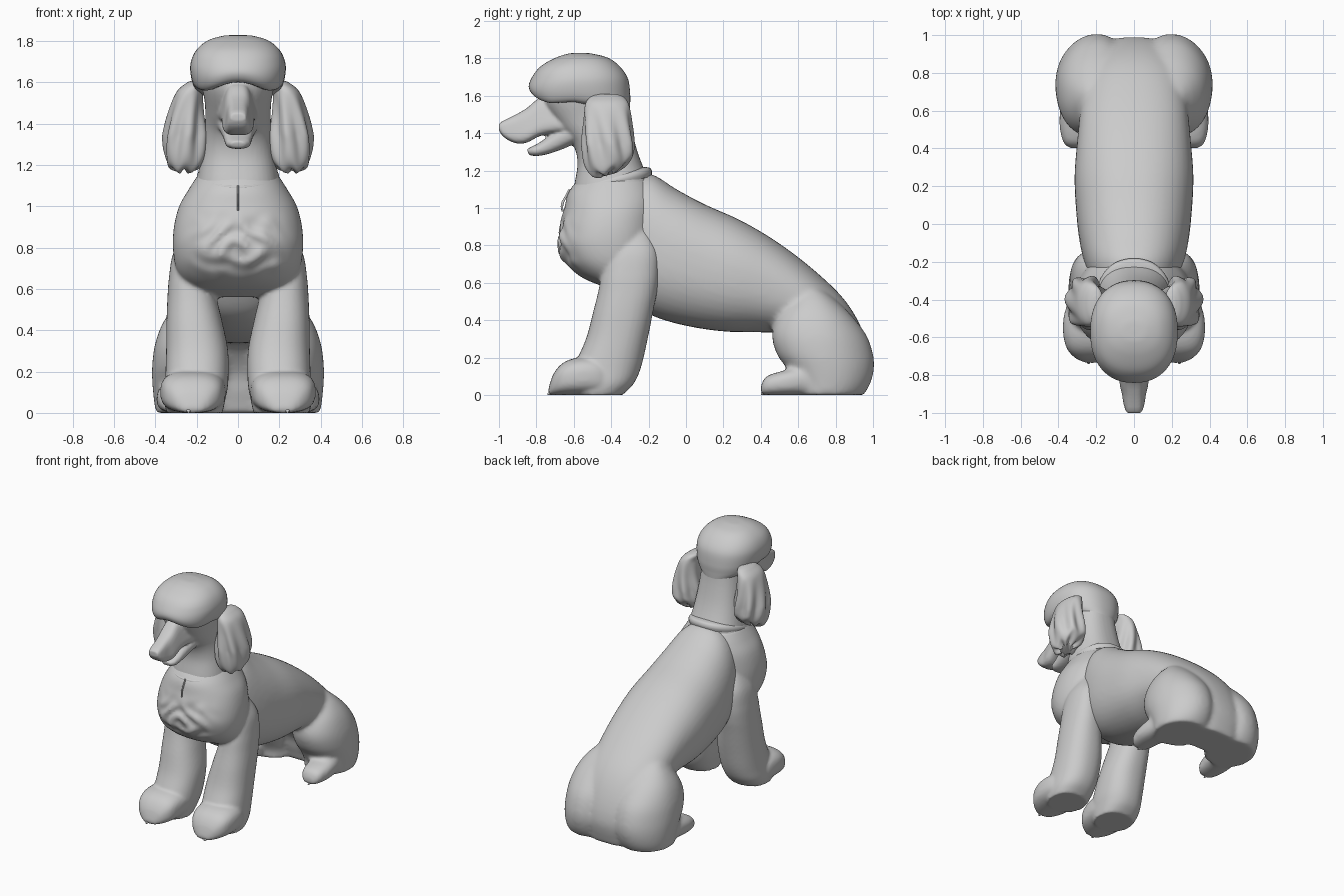
import bpy, bmesh
from math import sin, cos, pi, exp
from mathutils import Vector

default = bpy.data.objects.get("Cube")
if default:
    bpy.data.objects.remove(default)

grey = bpy.data.materials.new("plain grey")
grey.use_nodes = True
grey.diffuse_color = (0.6, 0.6, 0.6, 1)
grey.node_tree.nodes["Principled BSDF"].inputs["Base Color"].default_value = grey.diffuse_color


# Cross-sections: each gives (upper/back y, z, lower/front y, z, centre x, half width)
def level(z, front, back, cx, w):
    return (back, z, front, z, cx, w)


def slab(y, low, high, cx, w):
    return (y, high, y, low, cx, w)


def spline(a, b, c, d, t):
    return b + (c - a) * t / 2 + (a - 2.5 * b + 2 * c - d / 2) * t**2 + (1.5 * (b - c) + (d - a) / 2) * t**3


def smooth_stations(stations, steps):
    ends = [stations[0]] + stations + [stations[-1]]
    for four in zip(ends, ends[1:], ends[2:], ends[3:]):
        for s in range(steps):
            yield [spline(*vals, s / steps) for vals in zip(*four)]
    yield stations[-1]


def loft(bm, stations, side=1, power=2.0, tweak=None, steps=6, segs=40):
    """Skin a smooth tube through the sections; side=-1 mirrors it."""
    rings = []
    for ty, tz, by, bz, cx, w in smooth_stations(stations, steps):
        ring = []
        for k in range(segs):
            c, s = cos(2 * pi * k / segs), sin(2 * pi * k / segs)
            u = abs(c) ** (2 / power) * (1 if c > 0 else -1)
            v = abs(s) ** (2 / power) * (1 if s > 0 else -1)
            p = Vector((cx + w * u, (ty + by + v * (ty - by)) / 2, (tz + bz + v * (tz - bz)) / 2))
            if tweak:
                p = tweak(p, 2 * pi * k / segs)
            ring.append(bm.verts.new((p.x * side, p.y, max(p.z, 0))))
        rings.append(ring)
    faces = [bm.faces.new(rings[0]), bm.faces.new(rings[-1])]
    for a, b in zip(rings, rings[1:]):
        for k in range(segs):
            n = (k + 1) % segs
            faces.append(bm.faces.new((a[k], a[n], b[n], b[k])))
    bmesh.ops.recalc_face_normals(bm, faces=faces)


def finish(name, bm, voxel=None, relax=4):
    """Make the object; a voxel size fuses overlapping volumes into one skin."""
    mesh = bpy.data.meshes.new(name)
    bm.to_mesh(mesh)
    bm.free()
    obj = bpy.data.objects.new(name, mesh)
    bpy.context.collection.objects.link(obj)
    mesh.materials.append(grey)
    if voxel:
        fuse = obj.modifiers.new("fuse", "REMESH")
        fuse.mode = "VOXEL"
        fuse.voxel_size = voxel
        fuse.use_smooth_shade = True
        soften = obj.modifiers.new("soften", "SMOOTH")
        soften.factor = 0.5
        soften.iterations = relax
    bpy.ops.object.select_all(action="DESELECT")
    obj.select_set(True)
    bpy.context.view_layer.objects.active = obj
    bpy.ops.object.shade_smooth_by_angle(angle=0.8)


# Torso, haunches and hind feet
def round_rump(p, angle):
    p.x *= 1 - 1.3 * max(0, p.y - .7) ** 2
    return p


bm = bmesh.new()
loft(bm, [(-.28, 1.18, -.42, .68, 0, .2), (-.18, 1.18, -.3, .5, 0, .25),
          (-.05, 1.1, -.17, .42, 0, .285), (.1, 1.02, 0, .37, 0, .305),
          (.3, .93, .2, .34, 0, .315), (.5, .81, .4, .335, 0, .3),
          (.7, .655, .52, .32, 0, .285), (.855, .5, .62, .2, 0, .275),
          (.95, .33, .65, .1, 0, .26), (.99, .16, .67, .04, 0, .25),
          (.955, 0, .68, 0, 0, .23)], power=2.3)
for side in (1, -1):
    loft(bm, [level(0, .58, .95, .23, .17), level(.06, .58, .985, .23, .18),
              level(.14, .54, 1.005, .225, .192), level(.22, .485, 1, .22, .197),
              level(.32, .46, .965, .212, .193), level(.42, .49, .89, .2, .172),
              level(.5, .55, .81, .18, .14), level(.56, .61, .74, .16, .1)],
         side, 2.2, round_rump)
    loft(bm, [slab(.4, 0, .05, .3, .04), slab(.43, 0, .1, .3, .075),
              slab(.52, 0, .13, .3, .095), slab(.62, 0, .15, .29, .1),
              slab(.75, 0, .14, .27, .1)], side, 2.6)
finish("torso_and_haunches", bm, .013, 14)


# Mane, front legs and paws, with curls on the chest
def curls(p, angle):
    if p.y < -.4:
        patch = exp(-(p.x / .2) ** 4 - ((p.z - .81) / .13) ** 4)
        bump = sin(38 * abs(p.x) + 2 * sin(22 * p.z)) * sin(34 * p.z + 14 * abs(p.x) + sin(31 * p.x))
        p.y -= patch * .019 * bump
    return p


bm = bmesh.new()
loft(bm, [level(.56, -.38, -.17, 0, .2), level(.62, -.54, -.15, 0, .26),
          level(.7, -.64, -.145, 0, .3), level(.8, -.685, -.14, 0, .315),
          level(.9, -.675, -.14, 0, .31), level(1, -.65, -.14, 0, .285),
          level(1.08, -.63, -.15, 0, .24), level(1.15, -.58, -.19, 0, .195)],
     power=2.2, tweak=curls, steps=10, segs=90)
for side in (1, -1):
    loft(bm, [level(0, -.6, -.34, .21, .135), level(.06, -.62, -.28, .21, .148),
              level(.15, -.6, -.24, .2, .153), level(.3, -.535, -.205, .198, .15),
              level(.45, -.495, -.175, .212, .134), level(.55, -.47, -.155, .222, .12),
              level(.65, -.45, -.145, .23, .105), level(.77, -.42, -.15, .225, .09),
              level(.88, -.38, -.2, .2, .06)], side, 2.3)
    loft(bm, [slab(-.735, 0, .035, .22, .035), slab(-.71, 0, .11, .22, .09),
              slab(-.66, 0, .17, .22, .135), slab(-.58, 0, .2, .22, .155),
              slab(-.48, 0, .2, .215, .155), slab(-.4, 0, .15, .21, .13)], side, 2.7)
finish("mane_and_front_legs", bm, .011, 4)

# Claws
bm = bmesh.new()
for side in (1, -1):
    for x, y in ((.24, -.74), (.3, .4)):
        loft(bm, [slab(y, 0, .01, x, .005), slab(y + .02, 0, .03, x, .014),
                  slab(y + .05, 0, .04, x, .02)], side, steps=2, segs=12)
finish("claws", bm)


# Neck, skull, square muzzle and lower jaw
def wide_lips(p, angle):
    p.x *= 1 + 2.4 * max(-.16, min(.1, 1.44 - p.z))
    return p


bm = bmesh.new()
loft(bm, [(-.16, 1.08, -.6, 1, 0, .22), (-.22, 1.2, -.6, 1.1, 0, .195),
          (-.265, 1.32, -.58, 1.24, 0, .172), (-.295, 1.45, -.605, 1.34, 0, .16),
          (-.31, 1.56, -.68, 1.43, 0, .16), (-.32, 1.64, -.755, 1.55, 0, .175),
          (-.36, 1.7, -.77, 1.65, 0, .18)], power=2.4)
loft(bm, [slab(-1, 1.415, 1.45, 0, .036), slab(-.98, 1.385, 1.465, 0, .045),
          slab(-.945, 1.36, 1.482, 0, .052), slab(-.9, 1.345, 1.505, 0, .058),
          slab(-.85, 1.35, 1.535, 0, .07), slab(-.78, 1.385, 1.59, 0, .082),
          slab(-.7, 1.4, 1.6, 0, .095), slab(-.6, 1.4, 1.6, 0, .11)], power=3.6, tweak=wide_lips)
loft(bm, [(-.85, 1.315, -.84, 1.283, 0, .035), (-.825, 1.328, -.8, 1.278, 0, .058),
          (-.78, 1.352, -.74, 1.288, 0, .066), (-.72, 1.395, -.66, 1.315, 0, .078),
          (-.64, 1.44, -.58, 1.35, 0, .1)], power=2.5)
finish("head_and_neck", bm, .009, 3)


# Topknot with a soft wavy fringe; the base slopes down into the nape
def fringe(p, angle):
    if p.y < -.6:
        fade = max(0, 1.72 - p.z) * min(1, (-.6 - p.y) * 8)
        p.z += fade * (.12 * cos(19 * p.x) - .1)
    return p


bm = bmesh.new()
loft(bm, [(-.302, 1.5, -.74, 1.6, 0, .165), (-.3, 1.54, -.81, 1.602, 0, .205),
          (-.298, 1.6, -.84, 1.64, 0, .226), level(1.69, -.828, -.31, 0, .23),
          level(1.755, -.78, -.352, 0, .203), level(1.802, -.7, -.415, 0, .148),
          level(1.825, -.63, -.5, 0, .075), level(1.829, -.58, -.55, 0, .015)],
     power=2.3, tweak=fringe, steps=8, segs=64)
finish("topknot", bm)


# Ears with locks of hair that deepen toward the ragged tips
def locks(p, angle):
    ripple = sin(7 * angle + 10 * p.z) * max(0, min(1.55 - p.z, p.z - 1.14, .2)) * .06
    p.x += ripple * cos(angle)
    p.y += ripple * sin(angle)
    if p.z < 1.3:
        p.z += (.012 * sin(7 * angle) + (p.y + .43) * .35) * (1.3 - p.z) / .12
    return p


for label, side in (("left", 1), ("right", -1)):
    bm = bmesh.new()
    loft(bm, [level(1.61, -.46, -.38, .2, .02), level(1.595, -.51, -.335, .208, .045),
              level(1.55, -.54, -.305, .235, .065), level(1.45, -.548, -.29, .25, .085),
              level(1.34, -.55, -.28, .253, .103), level(1.25, -.54, -.285, .252, .102),
              level(1.2, -.51, -.32, .257, .082), level(1.18, -.46, -.37, .262, .04)],
         side, 2.2, locks, 8, 72)
    finish(label + "_ear", bm)

# Collar ring round the neck base, with a small hanging clasp
bm = bmesh.new()
loft(bm, [(-.185, 1.17, -.61, 1.06, 0, .195), (-.182, 1.195, -.622, 1.085, 0, .2),
          (-.195, 1.215, -.62, 1.1, 0, .193), (-.235, 1.22, -.59, 1.11, 0, .175)], power=2.2)
finish("collar", bm)
bm = bmesh.new()
loft(bm, [level(.98, -.665, -.655, 0, .004), level(1.02, -.67, -.655, 0, .005),
          level(1.06, -.65, -.635, 0, .005), level(1.1, -.63, -.61, 0, .005)], steps=3, segs=10)
finish("clasp", bm)
